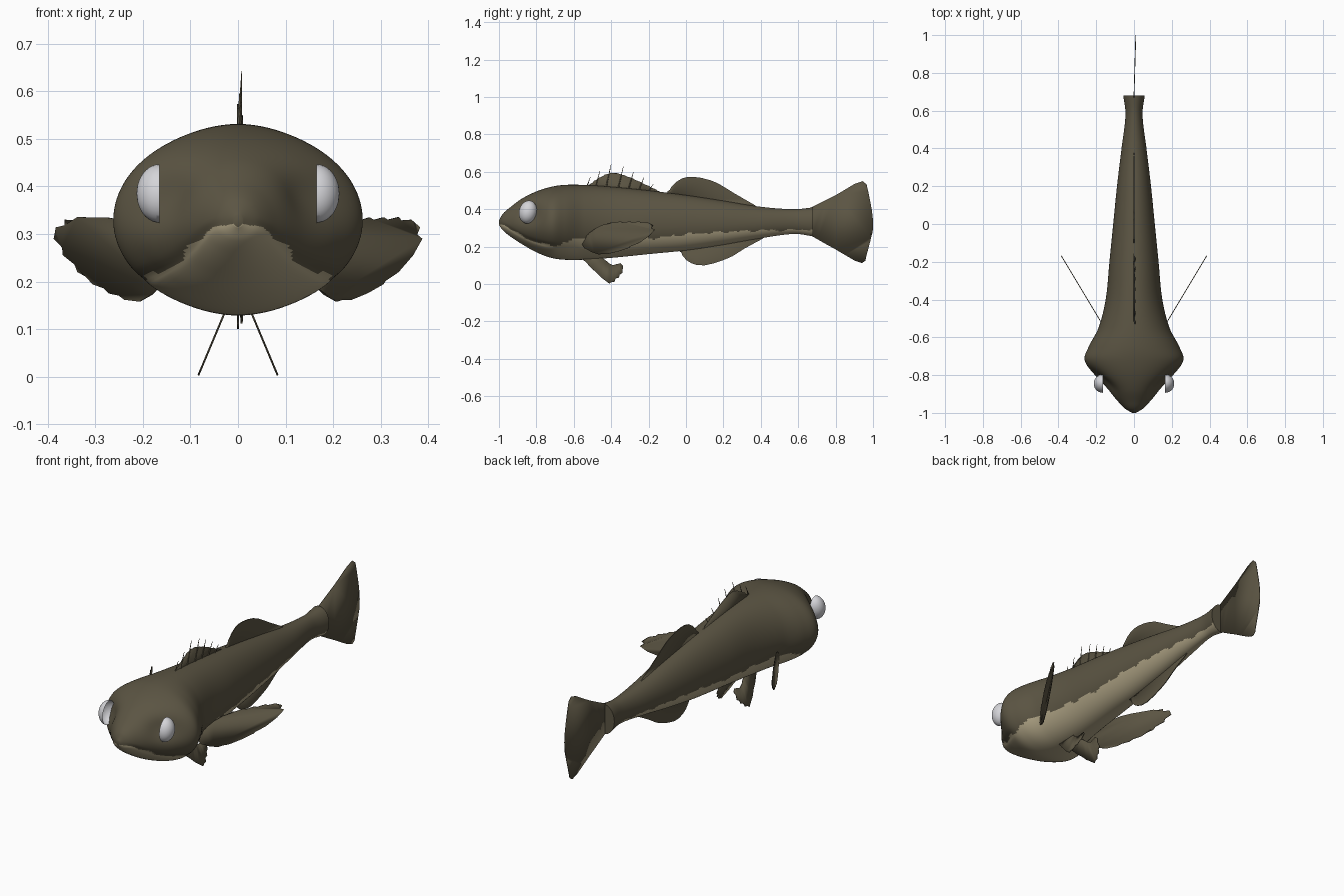
import bpy, bmesh, math
from mathutils import Vector

cube = bpy.data.objects.get("Cube")
if cube:
    bpy.data.objects.remove(cube)


def material(name, colour):
    mat = bpy.data.materials.new(name)
    mat.use_nodes = True
    mat.diffuse_color = (*colour, 1)
    bsdf = next(n for n in mat.node_tree.nodes if n.type == 'BSDF_PRINCIPLED')
    bsdf.inputs["Base Color"].default_value = (*colour, 1)
    bsdf.inputs["Roughness"].default_value = .7
    return mat


OLIVE = material("olive_skin", (.105, .09, .056))
TAN = material("pale_belly", (.43, .37, .235))
WHITE = material("eye_white", (.66, .66, .69))


def make_object(name, bm, mats, angle=40):
    bmesh.ops.recalc_face_normals(bm, faces=bm.faces)
    mesh = bpy.data.meshes.new(name)
    bm.to_mesh(mesh)
    bm.free()
    for mat in mats:
        mesh.materials.append(mat)
    ob = bpy.data.objects.new(name, mesh)
    bpy.context.collection.objects.link(ob)
    bpy.ops.object.select_all(action='DESELECT')
    ob.select_set(True)
    bpy.context.view_layer.objects.active = ob
    bpy.ops.object.shade_smooth_by_angle(angle=math.radians(angle))
    return ob


def curve_at(table, col, y):
    """Smooth interpolation of one column of a table keyed by its first column."""
    last = len(table) - 1
    i = max(k for k in range(last) if table[k][0] <= y or k == 0)

    def slope(k):
        a, b = table[max(k - 1, 0)], table[min(k + 1, last)]
        return (b[col] - a[col]) / (b[0] - a[0])
    p, q = table[i], table[i + 1]
    h = q[0] - p[0]
    t = min(max((y - p[0]) / h, 0), 1)
    s = t * t * (3 - 2 * t)
    return (p[col] * (1 - s) + q[col] * s
            + h * t * (1 - t) * ((1 - t) * slope(i) - t * slope(i + 1)))


# Body stations: y, half width, top, bottom, height of widest point
STATIONS = [
    (-1, .01, .34, .315, .327), (-.98, .045, .375, .288, .325),
    (-.94, .085, .41, .255, .325), (-.88, .14, .455, .215, .325),
    (-.8, .215, .495, .17, .33), (-.72, .262, .52, .14, .33),
    (-.65, .24, .53, .13, .33), (-.55, .188, .53, .13, .33),
    (-.4, .15, .52, .14, .32), (-.2, .13, .5, .16, .32),
    (0, .11, .475, .18, .32), (.2, .09, .445, .21, .32),
    (.4, .066, .413, .245, .325), (.58, .045, .4, .268, .333),
    (.68, .057, .41, .255, .333)]
# Height of the mouth line and of the pale belly's upper edge
BELLY = [(-1, .325), (-.97, .315), (-.9, .27), (-.8, .225), (-.68, .207),
         (-.6, .24), (-.5, .247), (-.2, .245), (0, .265), (.3, .283), (.68, .292)]
EYE = Vector((.165, -.845, .385))


def belly_edge(y):
    wobble = .004 * math.sin(y * 47) + .003 * math.sin(y * 83)
    return curve_at(BELLY, 1, y) + wobble


# Body: lofted rings with eye sockets and a mouth crease
bm = bmesh.new()
RINGS, SIDES = 150, 112
rings = []
for i in range(RINGS + 1):
    y = -1 + 1.68 * (i / RINGS) ** 1.4
    half, top, bottom, mid = (curve_at(STATIONS, c, y) for c in range(1, 5))
    ring = []
    for k in range(SIDES):
        a = math.tau * k / SIDES
        x, s = half * math.cos(a), math.sin(a)
        z = mid + s * (top - mid if s > 0 else mid - bottom)
        socket = math.exp(-((y - EYE.y) ** 2 + (z - EYE.z) ** 2) / .0042)
        x *= 1 - .2 * socket
        if y < -.68:
            fade = min(1, (-.68 - y) / .08)
            crease = math.exp(-((z - curve_at(BELLY, 1, y)) / .009) ** 2)
            x *= 1 - .05 * crease * fade
        ring.append(bm.verts.new((x, y, z)))
    rings.append(ring)
for a, b in zip(rings, rings[1:]):
    for k in range(SIDES):
        n = (k + 1) % SIDES
        bm.faces.new((a[k], a[n], b[n], b[k]))
bm.faces.new(rings[0])
bm.faces.new(rings[-1])
for f in bm.faces:
    c = f.calc_center_median()
    f.material_index = int(c.z < belly_edge(c.y))
make_object("body", bm, [OLIVE, TAN], 60)


# Eyes: half domes with a flat inner side
for side, label in ((1, "left"), (-1, "right")):
    bm = bmesh.new()
    bmesh.ops.create_uvsphere(bm, u_segments=32, v_segments=20, radius=1)
    cut = bmesh.ops.bisect_plane(bm, geom=bm.verts[:] + bm.edges[:] + bm.faces[:],
                                 plane_co=(0, 0, 0), plane_no=(0, 0, 1),
                                 clear_inner=True)
    rim = [e for e in cut["geom_cut"] if isinstance(e, bmesh.types.BMEdge)]
    bmesh.ops.holes_fill(bm, edges=rim)
    tilt = math.radians(12)
    for v in bm.verts:
        u, w, d = v.co.x * .048, v.co.y * .062, v.co.z * .048
        v.co = (side * (EYE.x + d),
                EYE.y + u * math.cos(tilt) + w * math.sin(tilt),
                EYE.z - u * math.sin(tilt) + w * math.cos(tilt))
    make_object(label + "_eye", bm, [WHITE])


def smooth_path(points, steps):
    """Catmull-Rom path through 2D points."""
    pts = [Vector(p) for p in points]
    pts = [pts[0]] + pts + [pts[-1]]
    out = []
    for a, b, c, d in zip(pts, pts[1:], pts[2:], pts[3:]):
        for i in range(steps):
            t = i / steps
            out.append(b + (c - a) * t / 2 + (a * 2 - b * 5 + c * 4 - d) * t * t / 2
                       + (b * 3 - a - c * 3 + d) * t ** 3 / 2)
    return out + [pts[-1]]


def fin(name, edge, root, across=lambda y, z: 0, teeth=0, steps=5):
    """Thin plate: a free edge in (y, z) closed by root points inside the body."""
    path = smooth_path(edge, steps)
    hub = (path[0] + path[-1]) / 2
    path = [hub + (p - hub) * (1 - teeth * (i % 2)) for i, p in enumerate(path)]
    path += [Vector(p) for p in root]
    bm = bmesh.new()
    face = bm.faces.new([bm.verts.new((across(*p), *p)) for p in path])
    bmesh.ops.triangulate(bm, faces=[face])
    ob = make_object(name, bm, [OLIVE], 30)
    thick = ob.modifiers.new("thickness", 'SOLIDIFY')
    thick.thickness, thick.offset = .004, 0
    return ob


# Tail fin, leaning a little to one side
fin("tail_fin", [(.67, .41), (.8, .475), (.945, .55), (.98, .46), (.998, .36),
                 (.998, .28), (.985, .27), (.99, .25), (.97, .18), (.94, .112),
                 (.8, .185), (.67, .258)], [(.6, .33)],
    lambda y, z: max(0, y - .68) * .03, steps=3)

# Spiny dorsal fin: membrane and spines
fin("front_dorsal_fin", [(-.53, .52), (-.48, .56), (-.4, .595), (-.31, .575),
                         (-.2, .525), (-.12, .485)], [(-.12, .44), (-.53, .48)],
    lambda y, z: (z - .52) * .06, teeth=.03)
for i, (y, z) in enumerate([(-.51, .575), (-.46, .605), (-.4, .642), (-.335, .628),
                            (-.28, .602), (-.225, .57), (-.175, .535)]):
    bm = bmesh.new()
    bmesh.ops.create_cone(bm, segments=6, radius1=.005, radius2=.001, depth=1,
                          cap_ends=True)
    for v in bm.verts:
        h = v.co.z + .5
        v.co = (v.co.x + h * .008, v.co.y + y + (h - 1) * .035,
                .48 + h * (z - .48))
    make_object(f"dorsal_spine_{i + 1}", bm, [OLIVE])

# Soft dorsal fin and anal fin
fin("rear_dorsal_fin", [(-.1, .495), (-.035, .558), (.04, .573), (.15, .548),
                        (.255, .487), (.38, .415)], [(.38, .38), (-.1, .45)],
    teeth=.02)
fin("anal_fin", [(-.035, .175), (.015, .118), (.1, .1), (.23, .14), (.31, .188),
                 (.42, .248)], [(.42, .28), (-.03, .22)], teeth=.02)

# Paired pectoral and pelvic fins
for side, label in ((1, "left"), (-1, "right")):
    fin(label + "_pectoral_fin",
        [(-.53, .26), (-.48, .3), (-.4, .33), (-.3, .335), (-.205, .33),
         (-.167, .29), (-.25, .22), (-.36, .175), (-.465, .158), (-.54, .19)],
        [(-.56, .22)],
        lambda y, z: side * (.18 + (y + .51) * .6), teeth=.05, steps=4)
    fin(label + "_pelvic_fin",
        [(-.555, .135), (-.48, .06), (-.41, .003), (-.37, .025), (-.34, .06),
         (-.342, .11), (-.39, .1), (-.44, .135)], [(-.44, .17), (-.54, .17)],
        lambda y, z: side * (.03 + (.13 - z) * .42), teeth=.05, steps=3)
